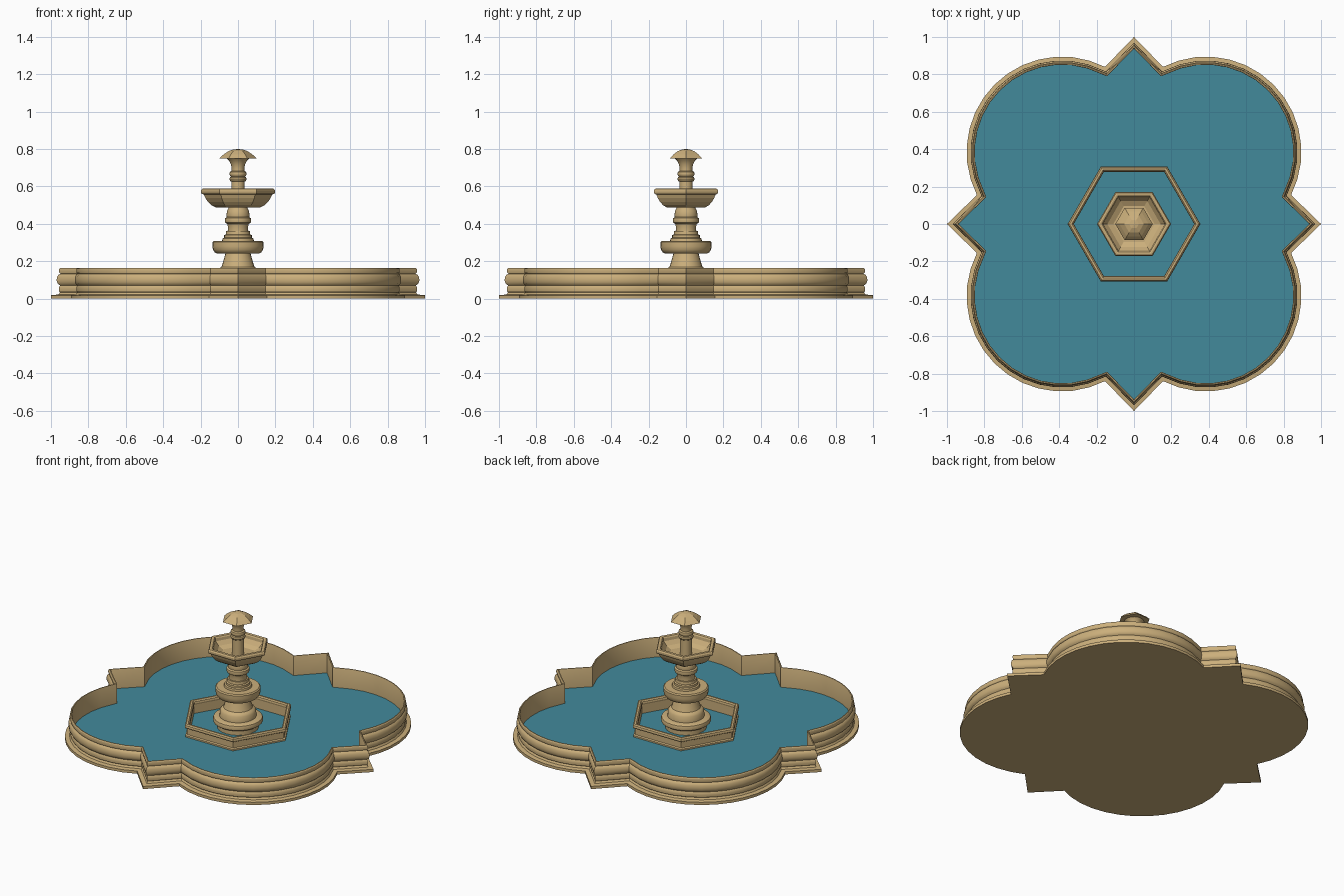
import bpy, bmesh, math
from mathutils import Vector

if "Cube" in bpy.data.objects:
    bpy.data.objects.remove(bpy.data.objects["Cube"])


def material(name, rgb):
    m = bpy.data.materials.new(name)
    m.diffuse_color = (*rgb, 1.0)
    m.use_nodes = True
    m.node_tree.nodes["Principled BSDF"].inputs["Base Color"].default_value = m.diffuse_color
    return m


STONE = material("sandstone", (0.60, 0.43, 0.20))
WATER = material("pool_water", (0.055, 0.255, 0.33))


def loft(name, rings, mat, closed=False, cap=(False, False), smooth=None):
    """Skin a list of equal-length point rings."""
    bm = bmesh.new()
    vs = [[bm.verts.new(p) for p in r] for r in rings]
    n = len(vs[0])
    count = len(vs) if closed else len(vs) - 1
    for i in range(count):
        a, b = vs[i], vs[(i + 1) % len(vs)]
        for k in range(n):
            j = (k + 1) % n
            bm.faces.new((a[k], a[j], b[j], b[k]))
    if cap[0]:
        bm.faces.new(vs[0][::-1])
    if cap[1]:
        bm.faces.new(vs[-1])
    bmesh.ops.remove_doubles(bm, verts=bm.verts, dist=1e-5)
    bmesh.ops.recalc_face_normals(bm, faces=bm.faces)
    me = bpy.data.meshes.new(name)
    bm.to_mesh(me)
    bm.free()
    me.materials.append(mat)
    ob = bpy.data.objects.new(name, me)
    bpy.context.collection.objects.link(ob)
    if smooth:
        bpy.context.view_layer.objects.active = ob
        ob.select_set(True)
        bpy.ops.object.shade_smooth_by_angle(angle=math.radians(smooth))
        ob.select_set(False)
    return ob


def turned(name, profile, sides, closed=False, cap=(True, True), smooth=None):
    """Revolve (radius, z) points with a chosen number of sides."""
    rings = [[(r * math.cos(2 * math.pi * k / sides),
               r * math.sin(2 * math.pi * k / sides), z) for k in range(sides)]
             for r, z in profile]
    return loft(name, rings, STONE, closed, cap, smooth)


# Pool outline: four round lobes with a pointed corner between each pair
C, R, SEG = 0.385, 0.51, 14
A0, A1 = math.radians(-26.8), math.radians(116.8)
outline = []
for q in range(4):
    c, s = round(math.cos(q * math.pi / 2)), round(math.sin(q * math.pi / 2))
    pts = [(1.0, 0.0)]
    for k in range(SEG + 1):
        a = A0 + (A1 - A0) * k / SEG
        pts.append((C + R * math.cos(a), C + R * math.sin(a)))
    outline += [Vector((x * c - y * s, x * s + y * c)) for x, y in pts]


def inset(d, z):
    """Outline moved inward by d with mitred corners."""
    ring, n = [], len(outline)
    for i, p in enumerate(outline):
        e1 = (p - outline[i - 1]).normalized()
        e2 = (outline[(i + 1) % n] - p).normalized()
        n1, n2 = Vector((-e1.y, e1.x)), Vector((-e2.y, e2.x))
        m = (n1 + n2) / (1 + n1.dot(n2))
        ring.append((p.x + m.x * d, p.y + m.y * d, z))
    return ring


# Moulded pool wall with plinth and closed underside
wall = [(0, 0), (0, .018), (.027, .022), (.034, .034), (.030, .040), (.029, .052),
        (.031, .064), (.035, .070), (.027, .077), (.022, .088), (.021, .102),
        (.023, .117), (.028, .127), (.035, .133), (.031, .138), (.029, .149),
        (.031, .160), (.035, .165), (.041, .165), (.043, .160), (.043, .030)]
loft("pool_wall", [inset(d, z) for d, z in wall], STONE, cap=(True, False), smooth=25)

# Water surface
loft("water", [inset(.043, .030), inset(.043, .035)], WATER, cap=(False, True))

# Hexagonal inner kerb
turned("inner_kerb",
       [(.350, .030), (.350, .045), (.340, .050), (.340, .088), (.350, .093),
        (.355, .102), (.353, .113), (.345, .120), (.332, .120), (.324, .113),
        (.322, .102), (.325, .093), (.325, .030)], 6, closed=True, cap=(False, False))

# Round pedestal foot and tapering shaft
turned("pedestal",
       [(.125, .030), (.125, .065), (.140, .070), (.150, .078), (.152, .092),
        (.148, .105), (.138, .110), (.112, .112), (.110, .150), (.100, .163),
        (.088, .170), (.083, .185), (.066, .245)], 24, smooth=35)

# Bulging collar and stepped neck
turned("collar",
       [(.060, .240), (.115, .242), (.125, .248), (.134, .262), (.137, .280),
        (.137, .302), (.130, .309), (.085, .309), (.083, .322), (.074, .326),
        (.074, .340), (.065, .344), (.063, .362)], 24, smooth=35)

# Turned baluster under the bowl
turned("baluster",
       [(.055, .360), (.054, .385), (.058, .400), (.068, .406), (.071, .418),
        (.069, .430), (.060, .436), (.062, .448), (.058, .470), (.048, .490),
        (.048, .505)], 24, smooth=35)

# Hexagonal upper bowl
turned("upper_bowl",
       [(.120, .488), (.142, .500), (.160, .517), (.174, .537), (.182, .556),
        (.194, .560), (.198, .568), (.198, .578), (.192, .587), (.182, .589),
        (.172, .586), (.166, .578), (.164, .560), (.142, .535), (.110, .520)], 6)

# Thin post with two rings, flaring under the cap
turned("upper_post",
       [(.036, .515), (.036, .625), (.043, .630), (.046, .639), (.043, .648),
        (.037, .652), (.043, .657), (.046, .667), (.043, .678), (.034, .683),
        (.034, .700), (.039, .720), (.048, .738), (.062, .752)], 20, smooth=35)

# Hexagonal mushroom cap
turned("cap",
       [(.060, .750), (.100, .750), (.078, .770), (.052, .788), (.026, .797),
        (0, .800)], 6, cap=(True, False))
